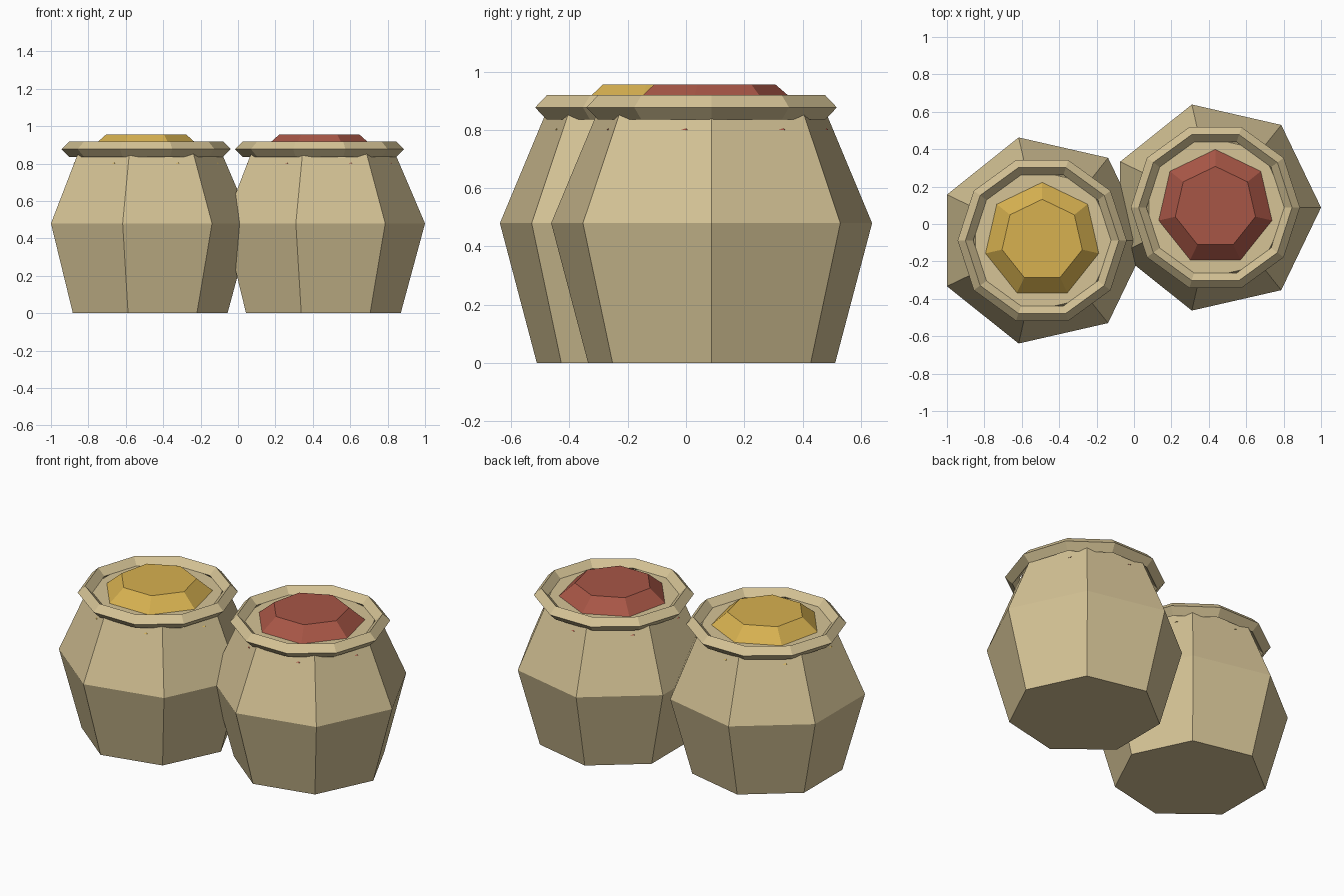
import bpy
import bmesh
from math import cos, sin, pi

cube = bpy.data.objects.get("Cube")
if cube:
    bpy.data.objects.remove(cube, do_unlink=True)


def make_material(name, rgb):
    mat = bpy.data.materials.new(name)
    mat.use_nodes = True
    color = (*rgb, 1.0)
    mat.diffuse_color = color
    bsdf = mat.node_tree.nodes["Principled BSDF"]
    bsdf.inputs["Base Color"].default_value = color
    bsdf.inputs["Roughness"].default_value = 0.9
    return mat


def lathe(name, profile, sides, start, centre, mat, closed=False):
    """Spin (radius, z) points into a flat-faced solid; closed joins the profile into a ring."""
    bm = bmesh.new()
    rings = []
    for r, z in profile:
        angles = [start + 2 * pi * i / sides for i in range(sides)]
        rings.append([bm.verts.new((r * cos(a), r * sin(a), z)) for a in angles])
    pairs = list(zip(rings, rings[1:]))
    if closed:
        pairs.append((rings[-1], rings[0]))
    for low, high in pairs:
        for i in range(sides):
            j = (i + 1) % sides
            bm.faces.new((low[i], low[j], high[j], high[i]))
    if not closed:
        bm.faces.new(rings[0][::-1])
        bm.faces.new(rings[-1])
    bmesh.ops.recalc_face_normals(bm, faces=bm.faces)
    mesh = bpy.data.meshes.new(name)
    bm.to_mesh(mesh)
    bm.free()
    mesh.materials.append(mat)
    obj = bpy.data.objects.new(name, mesh)
    obj.location = (*centre, 0)
    bpy.context.collection.objects.link(obj)
    return obj


burlap = make_material("burlap", (0.67, 0.55, 0.305))
yellow = make_material("yellow_spice", (0.68, 0.44, 0.08))
red = make_material("red_spice", (0.39, 0.093, 0.061))

# Profiles as (radius, height)
SACK = [(0.435, 0), (0.565, 0.48), (0.395, 0.877)]
RIM_RADIUS, RIM_Z, ROLL = 0.41, 0.877, 0.042
RIM = [(RIM_RADIUS + ROLL * cos(k * pi / 2), RIM_Z + ROLL * sin(k * pi / 2)) for k in range(4)]
HEAP = [(0.40, 0.80), (0.22, 0.955)]

# Two sacks, each with a rolled rim and a heap of spice
for side, centre, spice in (("right", (-0.491, -0.088), yellow), ("left", (0.435, 0.088), red)):
    lathe(side + "_sack_body", SACK, 7, 0, centre, burlap)
    lathe(side + "_sack_rim", RIM, 10, 0, centre, burlap, closed=True)
    lathe(side + "_spice_heap", HEAP, 7, pi / 2, centre, spice)
